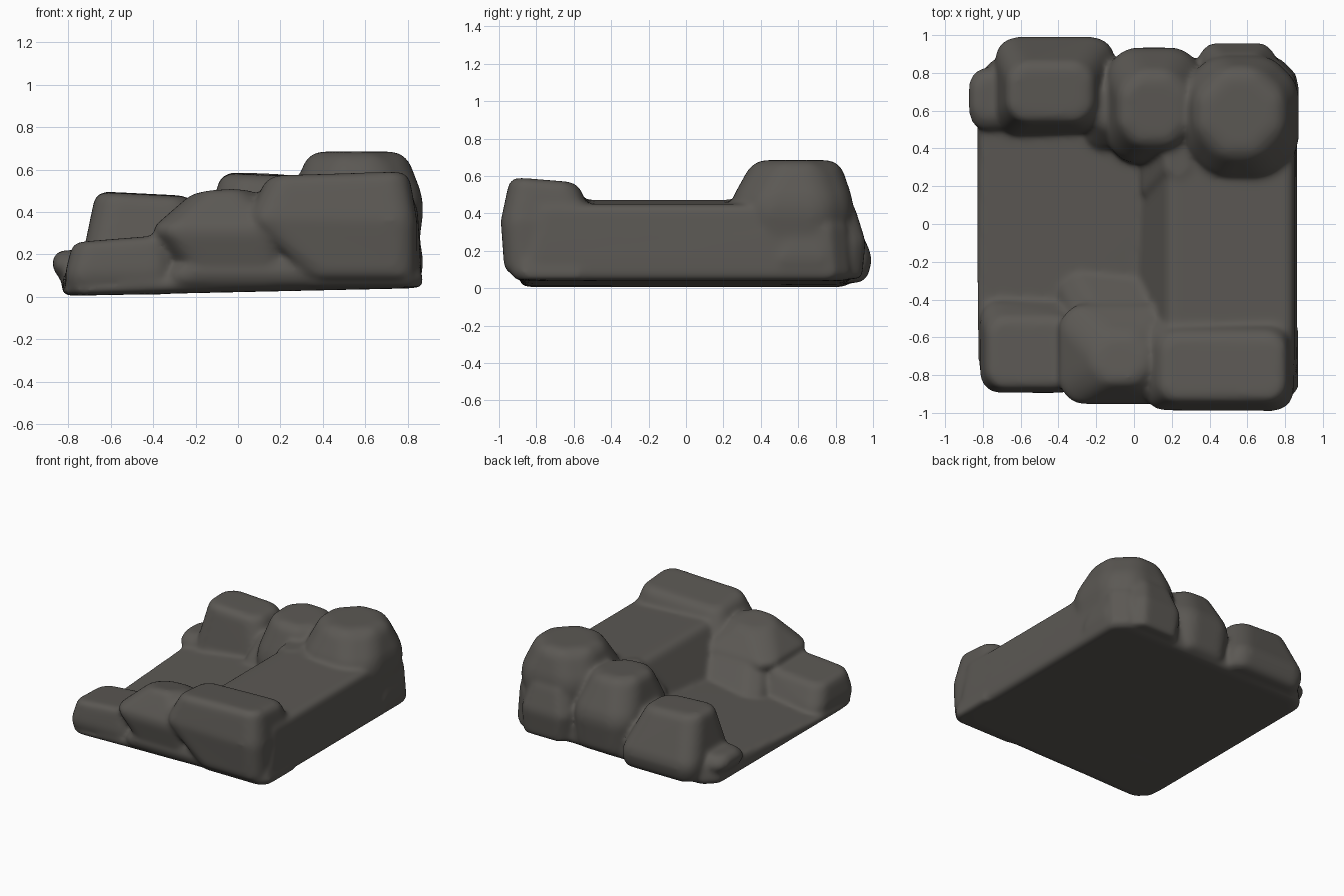
import bpy
import bmesh

default_cube = bpy.data.objects.get("Cube")
if default_cube:
    bpy.data.objects.remove(default_cube, do_unlink=True)

# One dark warm grey for all of the stone
stone = bpy.data.materials.new("dark grey stone")
stone.use_nodes = True
colour = (0.105, 0.098, 0.088, 1)
stone.diffuse_color = colour
stone.node_tree.nodes["Principled BSDF"].inputs["Base Color"].default_value = colour
stones = []


def ring(x, y, inset, chamfer):
    """Chamfered rectangle; inset is left, right, front, back as seen from the front."""
    x0, x1 = x[0] + inset[0], x[1] - inset[1]
    y0, y1 = y[0] + inset[2], y[1] - inset[3]
    c = chamfer
    return [(x0 + c, y0), (x1 - c, y0), (x1, y0 + c), (x1, y1 - c),
            (x1 - c, y1), (x0 + c, y1), (x0, y1 - c), (x0, y0 + c)]


def boulder(name, x, y, z, top, bottom, chamfer=0.06, tilt=(0, 0), lean=0, bevel=0.06):
    """Hull of a base, a belly and a crown; tilt slopes the crown, lean the base."""
    bm = bmesh.new()
    mid_x, mid_y = sum(x) / 2, sum(y) / 2
    levels = zip(z, (bottom, (0, 0, 0, 0), top), (lean, lean, 0))
    for level, (height, inset, slope) in enumerate(levels):
        for px, py in ring(x, y, inset, chamfer):
            rise = slope * px
            if level == 2:
                rise = tilt[0] * (px - mid_x) + tilt[1] * (py - mid_y)
            bm.verts.new((px, py, height + rise))
    hull = bmesh.ops.convex_hull(bm, input=bm.verts)
    loose = set(hull["geom_interior"] + hull["geom_unused"])
    bmesh.ops.delete(bm, geom=[v for v in loose if isinstance(v, bmesh.types.BMVert)],
                     context="VERTS")
    bmesh.ops.recalc_face_normals(bm, faces=bm.faces)
    sharp = [e for e in bm.edges if e.calc_face_angle(0) > 0.3]
    bmesh.ops.bevel(bm, geom=sharp, offset=bevel, segments=3, profile=0.5,
                    affect="EDGES", clamp_overlap=True)
    mesh = bpy.data.meshes.new(name)
    bm.to_mesh(mesh)
    bm.free()
    mesh.materials.append(stone)
    obj = bpy.data.objects.new(name, mesh)
    bpy.context.collection.objects.link(obj)
    stones.append(obj)


# Ground: a wedge of floor that thins to the left, and the raised ledge on its right
boulder("low_floor", (-0.835, 0.865), (-0.9, 0.88), (0.022, 0.05, 0.185),
        top=(0.02, 0.01, 0.02, 0.02), bottom=(0.02, 0.02, 0.04, 0.03),
        tilt=(0.12, 0.08), lean=0.022, chamfer=0.09, bevel=0.02)
boulder("raised_ledge", (0.0, 0.865), (-0.9, 0.82), (0.05, 0.12, 0.465),
        top=(0.18, 0.02, 0.06, 0.06), bottom=(0, 0.02, 0.02, 0.02),
        tilt=(-0.04, 0), lean=0.01, bevel=0.04)

# Front row of stones, low to high
boulder("front_low_stone", (-0.82, -0.3), (-0.9, -0.4), (0.015, 0.1, 0.27),
        top=(0.04, 0, 0.03, 0.1), bottom=(0.02, 0, 0.04, 0),
        tilt=(0.08, -0.03), lean=0.01, bevel=0.05)
boulder("front_middle_stone", (-0.41, 0.24), (-0.96, -0.42), (0.04, 0.32, 0.49),
        top=(0.2, 0.17, 0.12, 0.18), bottom=(0.2, 0, 0.05, 0),
        tilt=(0.05, -0.15), chamfer=0.08)
boulder("middle_back_slope", (-0.4, 0.2), (-0.8, -0.24), (0.05, 0.12, 0.46),
        top=(0.18, 0.1, 0, 0.33), bottom=(0, 0, 0, 0), chamfer=0.08)
boulder("front_middle_base", (-0.35, 0.5), (-0.94, -0.5), (0.035, 0.1, 0.2),
        top=(0.1, 0.1, 0.03, 0.1), bottom=(0.02, 0, 0.05, 0), bevel=0.04)
boulder("front_high_stone", (0.04, 0.845), (-0.99, -0.49), (0.08, 0.36, 0.57),
        top=(0.1, 0.04, 0.05, 0.09), bottom=(0.29, 0, 0.02, 0),
        tilt=(0.03, -0.08), chamfer=0.06, bevel=0.05)
boulder("front_corner_foot", (0.3, 0.87), (-0.94, -0.5), (0.045, 0.09, 0.18),
        top=(0.1, 0.02, 0.03, 0), bottom=(0, 0, 0.03, 0), bevel=0.03)

# Back row of stones
boulder("back_low_stone", (-0.74, -0.1), (0.47, 1.0), (0.03, 0.16, 0.485),
        top=(0.07, 0.12, 0.07, 0.15), bottom=(0.02, 0, 0, 0.04),
        tilt=(-0.05, 0.02), chamfer=0.07, bevel=0.08)
boulder("back_side_knob", (-0.885, -0.6), (0.48, 0.84), (0.06, 0.15, 0.22),
        top=(0.03, 0, 0.07, 0.05), bottom=(0.06, 0, 0.05, 0.04), bevel=0.04)
boulder("back_middle_stone", (-0.15, 0.36), (0.32, 0.94), (0.04, 0.32, 0.58),
        top=(0.07, 0.07, 0.1, 0.14), bottom=(0.02, 0, 0, 0.03),
        tilt=(-0.04, 0.03), chamfer=0.1, bevel=0.08)
boulder("back_high_stone", (0.25, 0.88), (0.23, 0.9), (0.06, 0.45, 0.685),
        top=(0.08, 0.09, 0.13, 0.08), bottom=(0.05, 0.05, 0.05, 0.05),
        chamfer=0.15, bevel=0.08)
boulder("back_outer_stone", (0.34, 0.75), (0.6, 0.96), (0.05, 0.25, 0.44),
        top=(0.05, 0.04, 0, 0.06), bottom=(0.02, 0, 0, 0.02))
boulder("back_corner_stone", (0.45, 0.875), (0.42, 0.82), (0.05, 0.16, 0.36),
        top=(0, 0.03, 0.1, 0.05), bottom=(0, 0.02, 0, 0.02))

# Small stones that fill the gaps between the larger ones
boulder("gap_stone", (-0.26, 0.08), (0.38, 0.75), (0.06, 0.2, 0.38),
        top=(0.05, 0.05, 0.12, 0), bottom=(0, 0, 0, 0))
boulder("ledge_shoulder", (0.04, 0.34), (0.1, 0.5), (0.1, 0.25, 0.48),
        top=(0.12, 0.03, 0.13, 0), bottom=(0, 0, 0, 0))

# Fuse the stones into one weathered outcrop
for obj in bpy.context.selected_objects:
    obj.select_set(False)
for obj in stones:
    obj.select_set(True)
bpy.context.view_layer.objects.active = stones[0]
bpy.ops.object.join()
outcrop = bpy.context.object
outcrop.name = "rock_outcrop"
remesh = outcrop.modifiers.new("one skin", "REMESH")
remesh.mode = "VOXEL"
remesh.voxel_size = 0.015
remesh.use_smooth_shade = True
weathering = outcrop.modifiers.new("weathering", "SMOOTH")
weathering.factor = 0.5
weathering.iterations = 14
